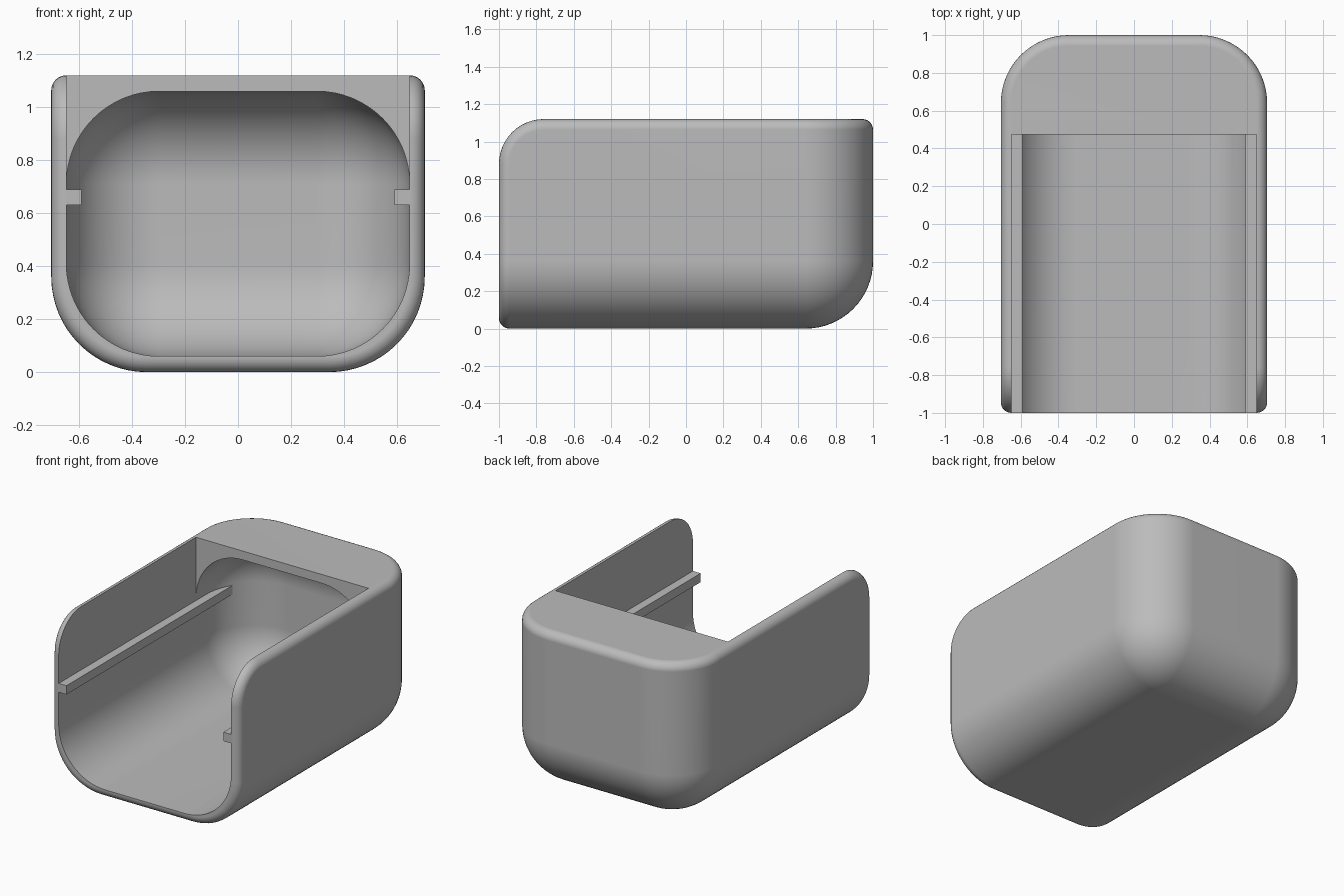
import bpy
import bmesh

scene_cube = bpy.data.objects.get("Cube")
if scene_cube:
    bpy.data.objects.remove(scene_cube, do_unlink=True)

WALL_X = 0.648   # inner half width
HALF_X = 0.705   # outer half width
HEIGHT = 1.12

grey = bpy.data.materials.new("light grey")
grey.use_nodes = True
colour = (0.5, 0.5, 0.5, 1.0)
grey.diffuse_color = colour
grey.node_tree.nodes["Principled BSDF"].inputs["Base Color"].default_value = colour


def box(bm, low, high):
    """Add an axis-aligned box between two corners."""
    verts = bmesh.ops.create_cube(bm, size=1)["verts"]
    for v in verts:
        for i in range(3):
            v.co[i] = low[i] if v.co[i] < 0 else high[i]


def round_edges(bm, rule, radius, segments):
    edges = [e for e in bm.edges if rule(e)]
    bmesh.ops.bevel(bm, geom=edges, offset=radius, segments=segments,
                    profile=0.5, affect='EDGES', clamp_overlap=False)


def finish(bm, name):
    bmesh.ops.recalc_face_normals(bm, faces=bm.faces)
    mesh = bpy.data.meshes.new(name)
    bm.to_mesh(mesh)
    bm.free()
    mesh.materials.append(grey)
    obj = bpy.data.objects.new(name, mesh)
    bpy.context.collection.objects.link(obj)
    return obj


def both(edge, test):
    return all(test(v.co) for v in edge.verts)


def is_front(co):
    return co.y < -0.99


def is_top(co):
    return co.z > HEIGHT - 0.01


# Outer body: large radii below and behind, rounded front top, small rim fillet
bm = bmesh.new()
box(bm, (-HALF_X, -1, 0), (HALF_X, 1, HEIGHT))
round_edges(bm, lambda e: not both(e, is_front) and not both(e, is_top), 0.36, 16)
round_edges(bm, lambda e: both(e, is_front) and both(e, is_top), 0.24, 12)
round_edges(bm, lambda e: e.calc_face_angle(0) > 1.0, 0.056, 6)
body = finish(bm, "case_body")

# Hollow: rounded on every edge but the open front
bm = bmesh.new()
box(bm, (-WALL_X, -1.5, 0.06), (WALL_X, 0.94, 1.06))
round_edges(bm, lambda e: not both(e, is_front), 0.35, 16)
cavity = finish(bm, "cavity_cutter")

# Open top in front of the rear hood
bm = bmesh.new()
box(bm, (-WALL_X, -1.5, 0.56), (WALL_X, 0.475, 1.5))
opening = finish(bm, "opening_cutter")

bpy.context.view_layer.objects.active = body
for cutter in (cavity, opening):
    cutter.hide_render = True
    cut = body.modifiers.new("cut", 'BOOLEAN')
    cut.operation = 'DIFFERENCE'
    cut.solver = 'EXACT'
    cut.object = cutter
    bpy.ops.object.modifier_apply(modifier=cut.name)
for cutter in (cavity, opening):
    bpy.data.objects.remove(cutter, do_unlink=True)

# Smooth curves, crisp cut edges
bpy.ops.object.select_all(action='DESELECT')
body.select_set(True)
bpy.ops.object.shade_smooth_by_angle(angle=0.6)
weighted = body.modifiers.new("weighted normals", 'WEIGHTED_NORMAL')
weighted.keep_sharp = True

# Guide rails along the inner walls, running into the rounded rear corners
for side, name in ((1, "left_rail"), (-1, "right_rail")):
    bm = bmesh.new()
    xs = sorted((side * 0.59, side * (WALL_X + 0.002)))
    box(bm, (xs[0], -1, 0.63), (xs[1], 0.81, 0.69))
    finish(bm, name)
